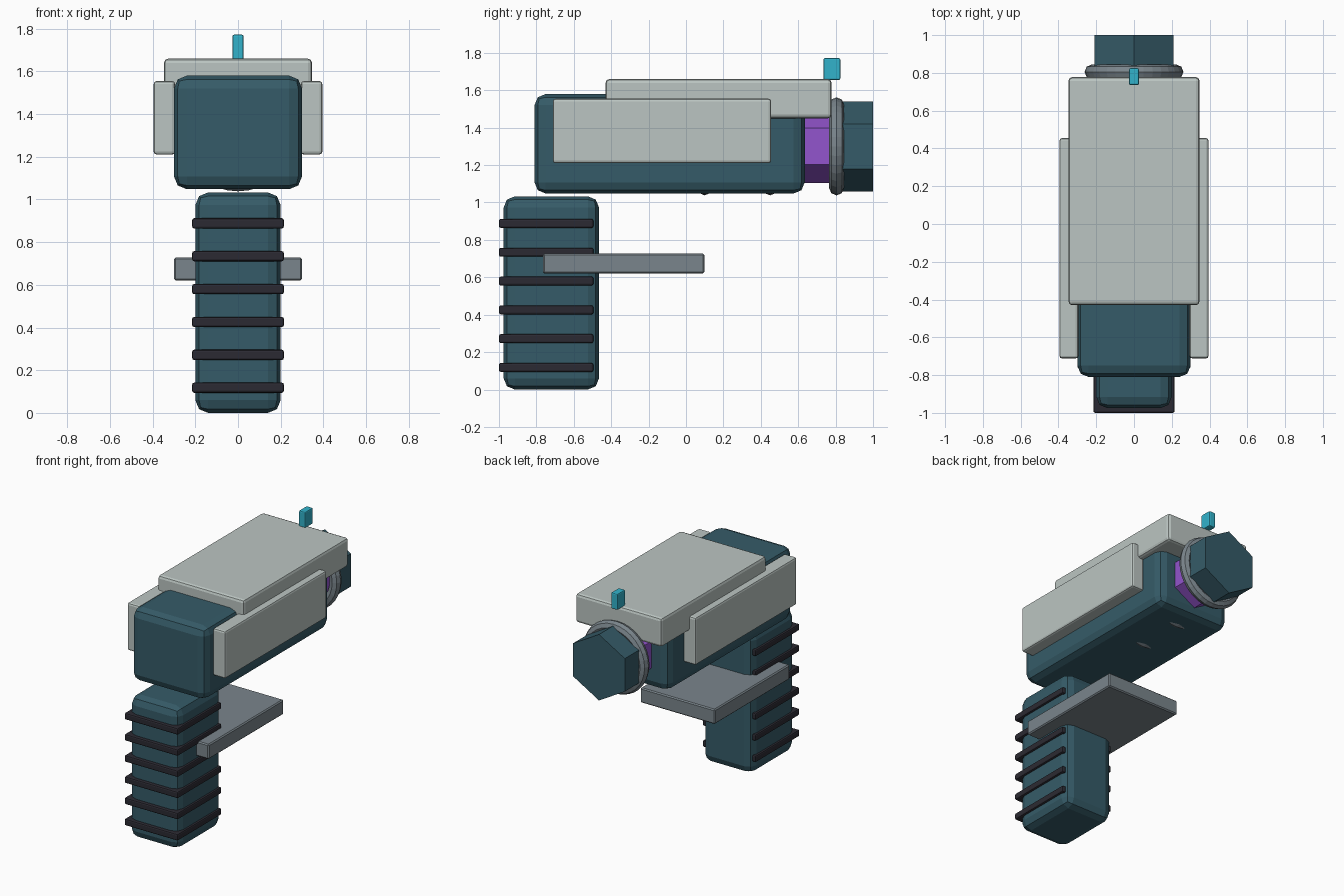
import bpy, math

if "Cube" in bpy.data.objects:
    bpy.data.objects.remove(bpy.data.objects["Cube"])


def material(name, rgb):
    m = bpy.data.materials.new(name)
    m.diffuse_color = (*rgb, 1)
    m.use_nodes = True
    m.node_tree.nodes["Principled BSDF"].inputs["Base Color"].default_value = m.diffuse_color
    return m


teal = material("dark teal", (0.036, 0.105, 0.138))
pale = material("pale grey", (0.50, 0.56, 0.54))
steel = material("steel grey", (0.195, 0.235, 0.262))
black = material("near black", (0.024, 0.023, 0.032))
purple = material("purple", (0.29, 0.09, 0.61))
cyan = material("cyan", (0.032, 0.45, 0.60))


def box(name, x, y, z, mat, bevel=0.0, segments=2):
    """Box from (min, max) ranges, with rounded edges."""
    bpy.ops.mesh.primitive_cube_add(size=1, location=[sum(r) / 2 for r in (x, y, z)])
    ob = bpy.context.object
    ob.name = name
    ob.scale = [r[1] - r[0] for r in (x, y, z)]
    bpy.ops.object.transform_apply(location=False, rotation=False, scale=True)
    ob.data.materials.append(mat)
    if bevel:
        mod = ob.modifiers.new("rounded edges", 'BEVEL')
        mod.width = bevel
        mod.segments = segments
    return ob


def hex_prism(name, radius, y0, y1, mat):
    """Hexagonal bar along y with a corner pointing up."""
    bpy.ops.mesh.primitive_cylinder_add(vertices=6, radius=radius, depth=y1 - y0,
                                        location=(0, (y0 + y1) / 2, AXIS_Z),
                                        rotation=(math.pi / 2, 0, 0))
    ob = bpy.context.object
    ob.name = name
    ob.data.materials.append(mat)
    return ob


AXIS_Z = 1.30

# Main housing and covers
box("body", (-0.30, 0.30), (-0.81, 0.635), (1.048, 1.58), teal, 0.06)
box("top_cover", (-0.347, 0.347), (-0.43, 0.778), (1.45, 1.66), pale, 0.02)
for side, label in ((-1, "left"), (1, "right")):
    box(label + "_side_panel", sorted((side * 0.295, side * 0.395)),
        (-0.712, 0.455), (1.21, 1.555), pale, 0.014)

# Grip with wrapped bands
box("grip", (-0.20, 0.20), (-0.975, -0.465), (0.0, 1.033), teal, 0.06)
for i in range(6):
    z = 0.118 + i * 0.154
    box("grip_band_%d" % (i + 1), (-0.215, 0.215), (-1.0, -0.495),
        (z - 0.024, z + 0.024), black, 0.01)

# Flat guard plate under the housing
box("guard_plate", (-0.30, 0.30), (-0.765, 0.098), (0.62, 0.728), steel, 0.008, 1)

# Barrel, muzzle and cooling rings
hex_prism("barrel", 0.195, 0.0, 0.84, purple)
hex_prism("muzzle", 0.24, 0.81, 1.0, teal)
for i, y in enumerate((0.10, 0.45, 0.805)):
    bpy.ops.mesh.primitive_torus_add(major_segments=32, minor_segments=8,
                                     major_radius=0.222, minor_radius=0.04,
                                     location=(0, y, AXIS_Z),
                                     rotation=(math.pi / 2, 0, 0))
    ring = bpy.context.object
    ring.name = "barrel_ring_%d" % (i + 1)
    ring.data.materials.append(steel)

# Front sight
box("sight", (-0.026, 0.026), (0.735, 0.825), (1.655, 1.772), cyan, 0.008)
